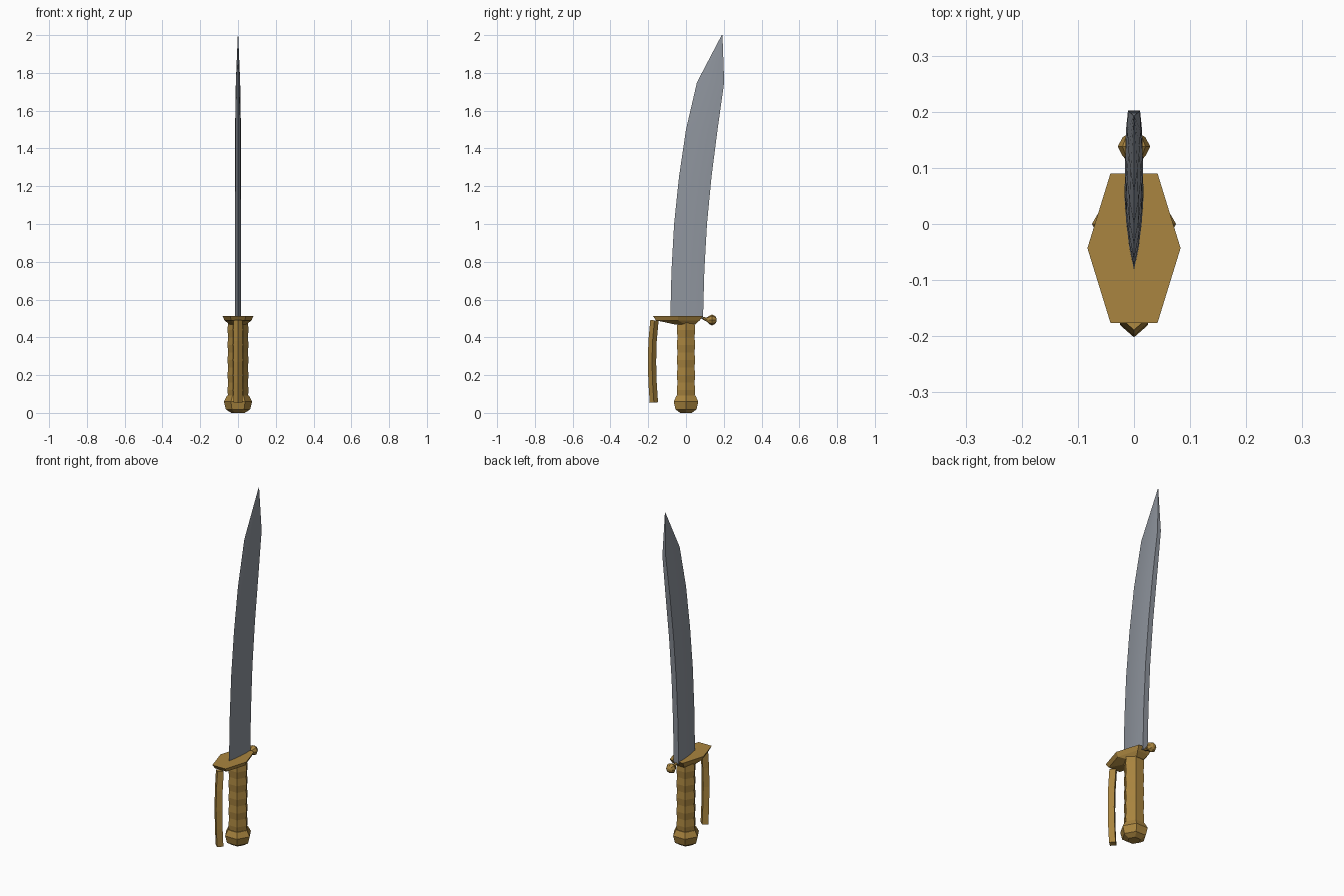
import bpy, bmesh, math
from mathutils import Vector

if "Cube" in bpy.data.objects:
    bpy.data.objects.remove(bpy.data.objects["Cube"])


def material(name, rgb):
    m = bpy.data.materials.new(name)
    m.diffuse_color = (*rgb, 1)
    m.use_nodes = True
    m.node_tree.nodes["Principled BSDF"].inputs["Base Color"].default_value = m.diffuse_color
    return m


STEEL = material("steel", (0.27, 0.295, 0.335))
BRASS = material("brass", (0.40, 0.235, 0.05))


def loft(name, rings, mat):
    """Skin a list of equal-length vertex rings and cap both ends."""
    bm = bmesh.new()
    loops = [[bm.verts.new(p) for p in ring] for ring in rings]
    n = len(loops[0])
    for a, b in zip(loops, loops[1:]):
        for i in range(n):
            j = (i + 1) % n
            bm.faces.new((a[i], a[j], b[j], b[i]))
    bm.faces.new(loops[0][::-1])
    bm.faces.new(loops[-1])
    bmesh.ops.remove_doubles(bm, verts=bm.verts, dist=0.0002)
    bmesh.ops.recalc_face_normals(bm, faces=bm.faces)
    me = bpy.data.meshes.new(name)
    bm.to_mesh(me)
    bm.free()
    me.materials.append(mat)
    ob = bpy.data.objects.new(name, me)
    bpy.context.collection.objects.link(ob)
    return ob


def polygon(r, z, n=6):
    return [(r * math.cos(2 * math.pi * i / n), r * math.sin(2 * math.pi * i / n), z)
            for i in range(n)]


# Blade: convex wedge section, sharp edge at -y and flat spine at +y
stations = [  # z, edge y, spine y, half thickness
    (0.50, -0.083, 0.090, 0.0175), (0.75, -0.077, 0.097, 0.0175),
    (1.00, -0.063, 0.111, 0.017), (1.25, -0.037, 0.135, 0.0165),
    (1.50, 0.000, 0.167, 0.016), (1.75, 0.058, 0.202, 0.012),
    (2.00, 0.189, 0.193, 0.001)]
section = [(0.25, 0.5), (0.5, 0.8), (0.75, 0.97), (1.0, 0.9)]
rings = []
for z, e, s, w in stations:
    half = [(w * k, e + (s - e) * t, z) for t, k in section]
    rings.append([(0, e, z)] + half + [(-x, y, h) for x, y, h in reversed(half)])
blade = loft("blade", rings, STEEL)
bpy.context.view_layer.objects.active = blade
blade.select_set(True)
bpy.ops.object.shade_smooth_by_angle(angle=math.radians(30))
blade.select_set(False)

# Guard: elongated hexagonal plate tapering down to the grip
cy = -0.043
outline = [(0.083, 0), (0.042, 0.133), (-0.042, 0.133),
           (-0.083, 0), (-0.042, -0.133), (0.042, -0.133)]
levels = [(0.468, 0.55, 0.40, -0.005), (0.490, 0.86, 0.87, cy), (0.514, 1, 1, cy)]
loft("guard", [[(x * sx, y * sy + c, z) for x, y in outline]
               for z, sx, sy, c in levels], BRASS)

# Grip: hexagonal with shallow finger ripples
loft("grip", [polygon(0.056 if i % 2 else 0.052, 0.08 + 0.04 * i)
              for i in range(11)], BRASS)

# Pommel: faceted hexagonal knob
loft("pommel", [polygon(r, z) for r, z in
                [(0.035, 0.0), (0.064, 0.018), (0.075, 0.06), (0.058, 0.092)]], BRASS)

# Knuckle bow: slightly curved bar with a diamond section
bow = [Vector((0, y, z)) for y, z in
       [(-0.170, 0.055), (-0.177, 0.16), (-0.180, 0.27), (-0.177, 0.38), (-0.167, 0.49)]]
rings = []
for i, p in enumerate(bow):
    t = (bow[min(i + 1, 4)] - bow[max(i - 1, 0)]).normalized()
    out = t.cross(Vector((1, 0, 0)))
    side = Vector((1, 0, 0))
    rings.append([p + out * 0.022, p + side * 0.025, p - out * 0.022, p - side * 0.025])
loft("knuckle_bow", rings, BRASS)

# Rear quillon: thin stem flaring into a small faceted ball
profile = [(0.080, 0.004, 0.503), (0.112, 0.012, 0.494), (0.122, 0.021, 0.492),
           (0.138, 0.029, 0.492), (0.155, 0.020, 0.492), (0.162, 0.008, 0.492)]
loft("quillon", [[(x, y, zc + z) for x, z, _ in polygon(r, 0, 8)]
                 for y, r, zc in profile], BRASS)
